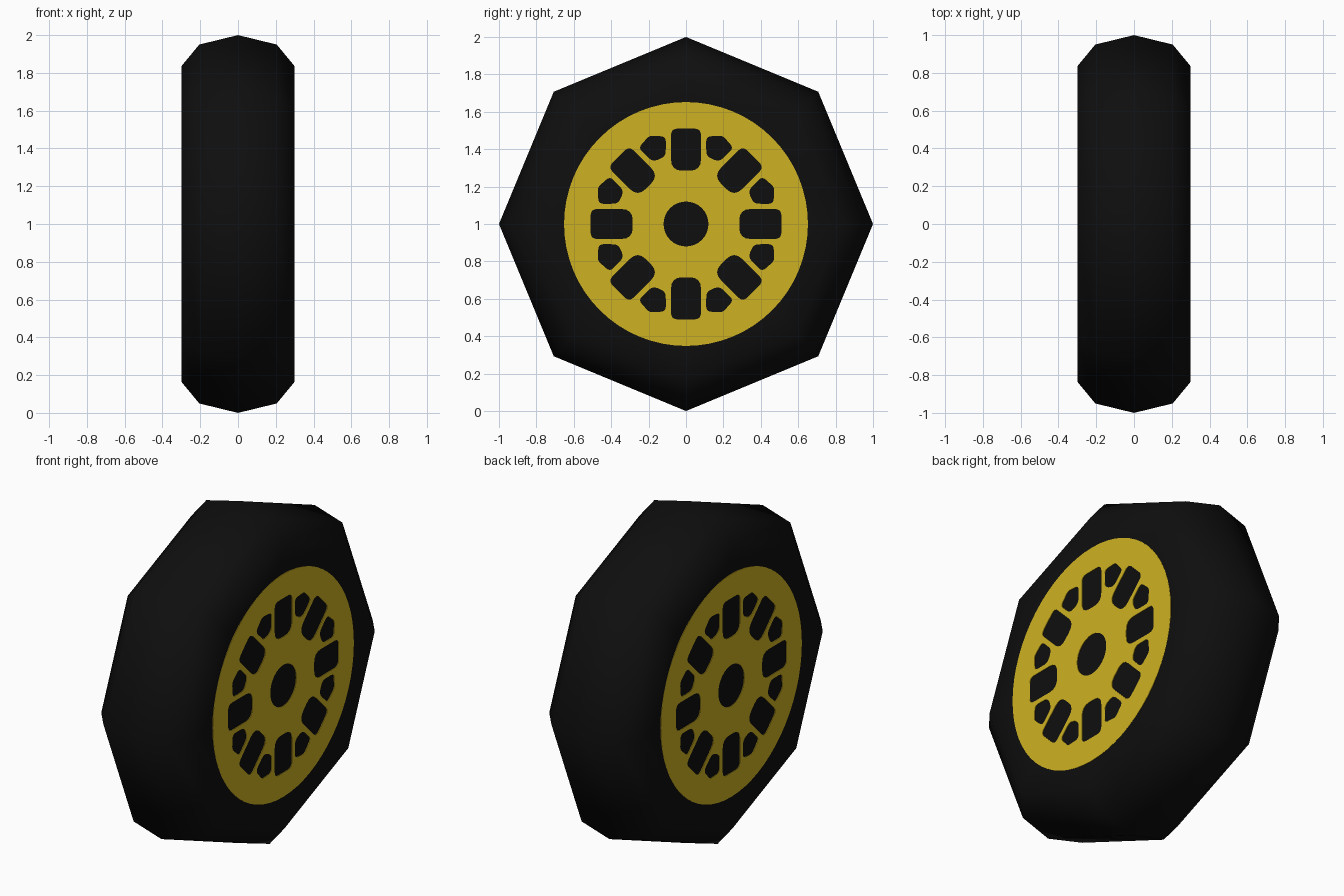
import bpy, bmesh, math
from mathutils import Matrix, Vector

if "Cube" in bpy.data.objects:
    bpy.data.objects.remove(bpy.data.objects["Cube"])


def material(name, rgb):
    m = bpy.data.materials.new(name)
    m.diffuse_color = (*rgb, 1)
    m.use_nodes = True
    m.node_tree.nodes["Principled BSDF"].inputs["Base Color"].default_value = m.diffuse_color
    return m


rubber = material("black_rubber", (0.0045, 0.0045, 0.0045))
yellow = material("rim_yellow", (0.62, 0.44, 0.016))
CENTRE = 1.0

# tyre: eight-sided lathe round the x axis, closed by slightly recessed flat side walls
profile = [(-0.29, 0.66), (-0.30, 0.835), (-0.205, 0.95), (0.0, 1.0),
           (0.205, 0.95), (0.30, 0.835), (0.29, 0.66)]
SIDES = 8
bm = bmesh.new()
rings = []
for x, r in profile:
    rings.append([bm.verts.new((x, r * math.cos(i * math.tau / SIDES),
                                CENTRE + r * math.sin(i * math.tau / SIDES)))
                  for i in range(SIDES)])
for a, b in zip(rings, rings[1:]):
    for i in range(SIDES):
        j = (i + 1) % SIDES
        bm.faces.new((a[i], a[j], b[j], b[i]))
bm.faces.new(rings[0])
bm.faces.new(rings[-1])
bmesh.ops.recalc_face_normals(bm, faces=bm.faces)
mesh = bpy.data.meshes.new("tyre")
bm.to_mesh(mesh)
bm.free()
mesh.materials.append(rubber)
tyre = bpy.data.objects.new("tyre", mesh)
bpy.context.collection.objects.link(tyre)
bpy.context.view_layer.objects.active = tyre
tyre.select_set(True)
bpy.ops.object.shade_smooth_by_angle(angle=math.radians(50))
tyre.select_set(False)


# outline helpers
def circle(r, n):
    return [Vector((r * math.cos(i * math.tau / n), r * math.sin(i * math.tau / n)))
            for i in range(n)]


def rounded(corners, steps=4):
    """corners: (x, y, rounding length)"""
    pts = []
    for i, (x, y, d) in enumerate(corners):
        p = Vector((x, y))
        before = Vector(corners[i - 1][:2])
        after = Vector(corners[(i + 1) % len(corners)][:2])
        a = p + (before - p).normalized() * d
        b = p + (after - p).normalized() * d
        for k in range(steps + 1):
            t = k / steps
            pts.append(a * (1 - t) ** 2 + p * 2 * t * (1 - t) + b * t * t)
    return pts


def turned(pts, angle):
    rot = Matrix.Rotation(angle, 2)
    return [rot @ p for p in pts]


# rim outline: disc, hub hole, eight slots and eight small wedge windows
slot = rounded([(0.285, -0.08, 0.06), (0.51, -0.08, 0.035),
                (0.51, 0.08, 0.035), (0.285, 0.08, 0.06)])
wedge = rounded([(0.375, -0.038, 0.03), (0.473, -0.079, 0.025), (0.512, 0.0, 0.02),
                 (0.473, 0.079, 0.025), (0.375, 0.038, 0.03)])
outlines = [circle(0.652, 64), circle(0.12, 32)]
for i in range(8):
    outlines.append(turned(slot, i * math.tau / 8))
    outlines.append(turned(wedge, (i + 0.5) * math.tau / 8))

curve = bpy.data.curves.new("rim_outline", 'CURVE')
curve.dimensions = '2D'
curve.fill_mode = 'BOTH'
curve.extrude = 0.002
for pts in outlines:
    s = curve.splines.new('POLY')
    s.points.add(len(pts) - 1)
    for sp, p in zip(s.points, pts):
        sp.co = (p.x, p.y, 0, 1)
    s.use_cyclic_u = True
helper = bpy.data.objects.new("rim_outline", curve)
bpy.context.collection.objects.link(helper)
bpy.context.view_layer.update()
rim_mesh = bpy.data.meshes.new_from_object(
    helper.evaluated_get(bpy.context.evaluated_depsgraph_get()))
bpy.data.objects.remove(helper)
rim_mesh.materials.clear()
rim_mesh.materials.append(yellow)

# thin painted rim plates, one on each side wall
stand = Matrix(((0, 0, 1, 0), (1, 0, 0, 0), (0, 1, 0, 0), (0, 0, 0, 1)))
for name, angle in (("right_rim", 0), ("left_rim", math.pi)):
    rim = bpy.data.objects.new(name, rim_mesh)
    rim.matrix_world = (Matrix.Translation((0, 0, CENTRE)) @ Matrix.Rotation(angle, 4, 'Z')
                        @ Matrix.Translation((0.291, 0, 0)) @ stand)
    bpy.context.collection.objects.link(rim)
